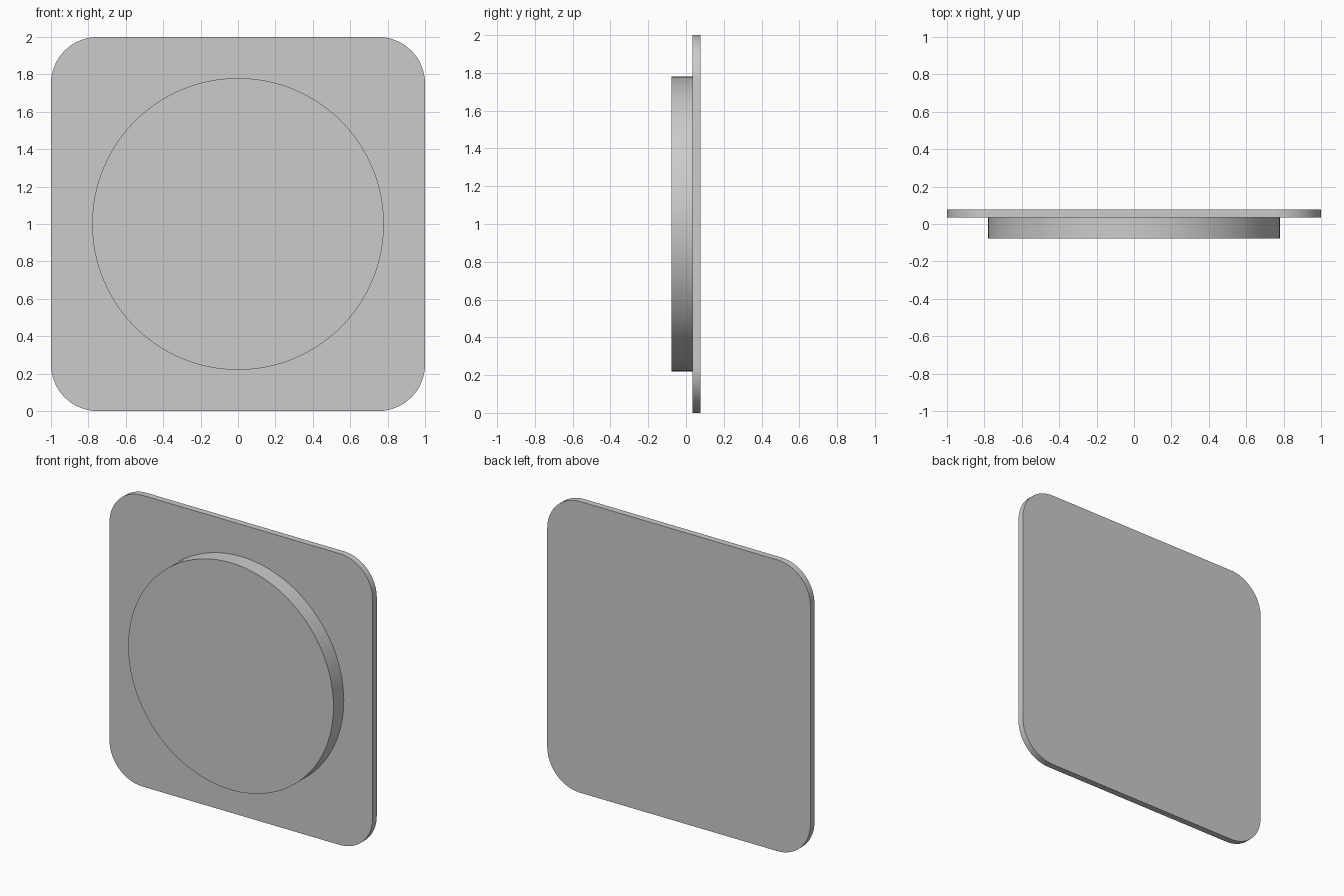
import bpy
import bmesh
from math import cos, sin, pi, radians

cube = bpy.data.objects.get("Cube")
if cube:
    bpy.data.objects.remove(cube, do_unlink=True)

grey = bpy.data.materials.new("light grey")
grey.use_nodes = True
grey.diffuse_color = (0.6, 0.6, 0.6, 1)
grey.node_tree.nodes["Principled BSDF"].inputs["Base Color"].default_value = (0.6, 0.6, 0.6, 1)

CENTRE_Z = 1.0
FRONT, JOINT, BACK = -0.078, 0.034, 0.078


def arc(cx, cz, radius, start, sweep, steps):
    """Points along an arc in the x-z plane."""
    return [(cx + radius * cos(start + sweep * i / steps),
             cz + radius * sin(start + sweep * i / steps)) for i in range(steps + 1)]


def extruded(name, outline, y_front, y_back):
    """Extrude an x-z outline along y into a closed solid."""
    bm = bmesh.new()
    face = bm.faces.new([bm.verts.new((x, y_front, z)) for x, z in outline])
    result = bmesh.ops.extrude_face_region(bm, geom=[face], use_keep_orig=True)
    moved = [v for v in result["geom"] if isinstance(v, bmesh.types.BMVert)]
    bmesh.ops.translate(bm, verts=moved, vec=(0, y_back - y_front, 0))
    bmesh.ops.recalc_face_normals(bm, faces=bm.faces)
    mesh = bpy.data.meshes.new(name)
    bm.to_mesh(mesh)
    bm.free()
    mesh.materials.append(grey)
    obj = bpy.data.objects.new(name, mesh)
    bpy.context.collection.objects.link(obj)
    bpy.ops.object.select_all(action="DESELECT")
    obj.select_set(True)
    bpy.context.view_layer.objects.active = obj
    bpy.ops.object.shade_smooth_by_angle(angle=radians(30))
    return obj


# Square back plate with rounded corners
corner = 0.25
inset = 1 - corner
plate_outline = []
for k, (sx, sz) in enumerate([(1, 1), (-1, 1), (-1, -1), (1, -1)]):
    plate_outline += arc(sx * inset, CENTRE_Z + sz * inset, corner, k * pi / 2, pi / 2, 16)
extruded("back_plate", plate_outline, JOINT, BACK)

# Raised round disc on the front
extruded("front_disc", arc(0, CENTRE_Z, 0.78, 0, 2 * pi, 96)[:-1], FRONT, JOINT)
